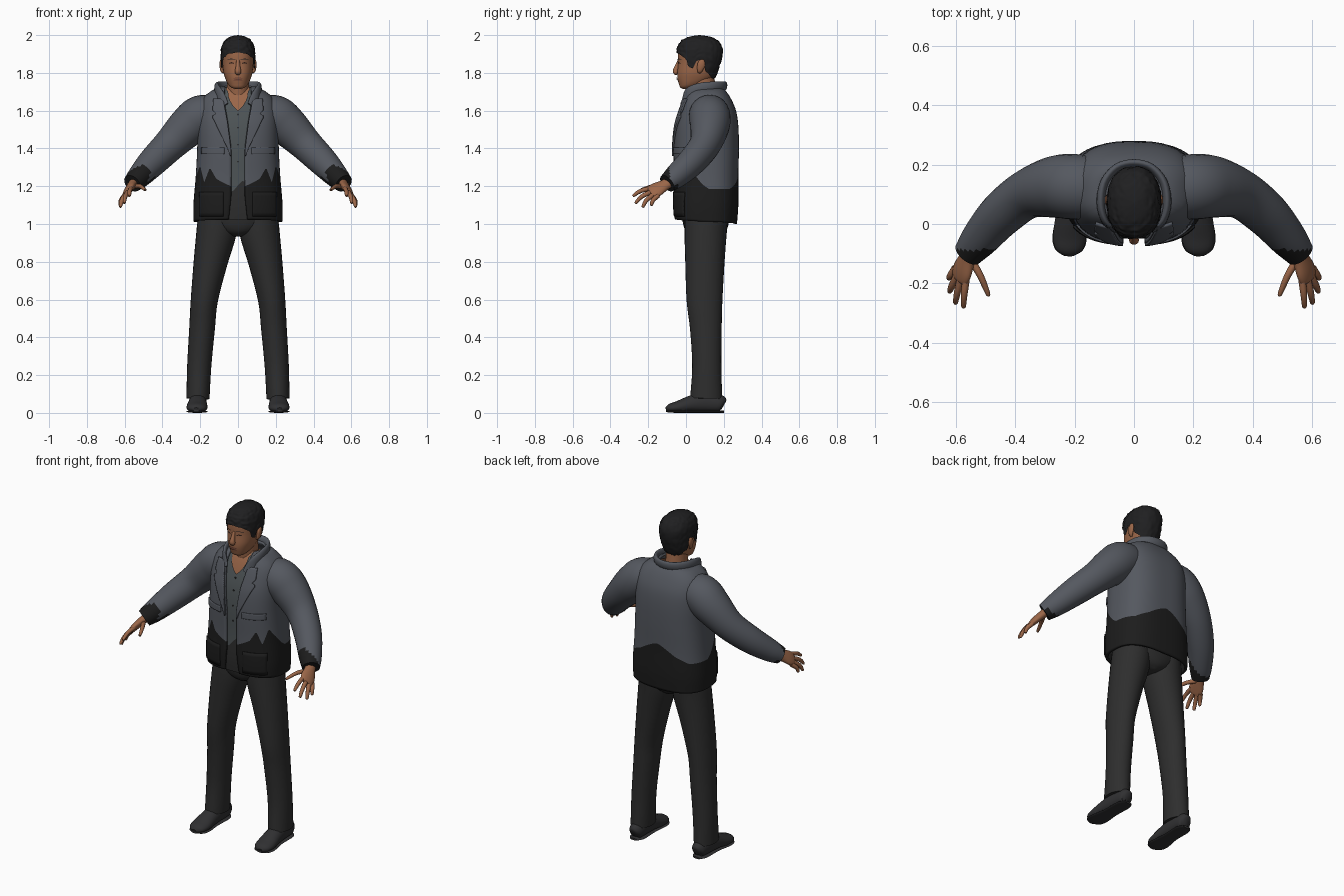
import bpy, bmesh, math
from mathutils import Vector, noise

if "Cube" in bpy.data.objects:
    bpy.data.objects.remove(bpy.data.objects["Cube"])


def material(name, *rgb):
    m = bpy.data.materials.new(name)
    m.use_nodes = True
    m.diffuse_color = (*rgb, 1)
    m.node_tree.nodes["Principled BSDF"].inputs["Base Color"].default_value = (*rgb, 1)
    return m


GREY = material("jacket grey", .09, .098, .116)
BLACK = material("jacket black", .012, .012, .012)
SHIRT = material("shirt grey", .075, .088, .093)
TROUSER = material("trouser charcoal", .027, .027, .027)
SHOE = material("shoe charcoal", .03, .03, .032)
HAIR = material("hair black", .014, .014, .015)
SKIN = material("skin brown", .33, .135, .066)
LIP = material("lip brown", .17, .06, .04)
EYE = material("eye dark", .03, .014, .01)


def curve(table, t):
    """Smooth interpolation of rows (key, values...) at key t."""
    n = len(table)
    t = min(max(t, table[0][0]), table[-1][0])
    i = next(k for k in range(n - 1) if t <= table[k + 1][0])
    a, b = table[i], table[i + 1]
    p, q = table[max(i - 1, 0)], table[min(i + 2, n - 1)]
    h = b[0] - a[0]
    s = (t - a[0]) / h
    out = []
    for k in range(1, len(a)):
        m0 = (b[k] - p[k]) / (b[0] - p[0]) * h
        m1 = (q[k] - a[k]) / (q[0] - a[0]) * h
        out.append((2*s**3 - 3*s*s + 1) * a[k] + (s**3 - 2*s*s + s) * m0
                   + (3*s*s - 2*s**3) * b[k] + (s**3 - s*s) * m1)
    return out


def polyline(table, t):
    """Straight interpolation, for zigzag edges."""
    for (t0, v0), (t1, v1) in zip(table, table[1:]):
        if t <= t1:
            return v0 + (v1 - v0) * max(0, (t - t0) / (t1 - t0))
    return table[-1][1]


def finish(bm, name, mats, thick=0, angle=45):
    me = bpy.data.meshes.new(name)
    bm.to_mesh(me)
    bm.free()
    for m in mats:
        me.materials.append(m)
    me.shade_smooth()
    me.set_sharp_from_angle(angle=math.radians(angle))
    ob = bpy.data.objects.new(name, me)
    bpy.context.collection.objects.link(ob)
    if thick:
        mod = ob.modifiers.new("thickness", "SOLIDIFY")
        mod.thickness, mod.offset = thick, -1
    return ob


def tube(name, pts, mats, side=(1, 0, 0), s=1, n=20, steps=4, floor=None, rule=None):
    """Loft of ellipses along points (x, y, z, radius along side, other radius)."""
    table = [(i, *p) for i, p in enumerate(pts)]
    rows = [curve(table, i / steps) for i in range((len(pts) - 1) * steps + 1)]
    bm = bmesh.new()
    rings = []
    for i, r in enumerate(rows):
        t = (Vector(rows[min(i + 1, len(rows) - 1)][:3]) - Vector(rows[max(i - 1, 0)][:3])).normalized()
        a = Vector(side)
        a = (a - t * a.dot(t)).normalized()
        b = t.cross(a)
        ring = []
        for k in range(n):
            w = math.tau * k / n
            v = Vector(r[:3]) + a * r[3] * math.cos(w) + b * r[4] * math.sin(w)
            if floor is not None:
                v.z = max(v.z, floor)
            ring.append(bm.verts.new((v.x * s, v.y, v.z)))
        rings.append(ring)
    for r0, r1 in zip(rings, rings[1:]):
        for k in range(n):
            bm.faces.new((r0[k], r0[k - 1], r1[k - 1], r1[k]))
    bm.faces.new(rings[0])
    bm.faces.new(rings[-1])
    bmesh.ops.recalc_face_normals(bm, faces=bm.faces)
    if rule:
        for f in bm.faces:
            f.material_index = rule(f)
    return finish(bm, name, mats)


# Body surfaces: height, half width, front y, back y
TORSO = [(1.0, .235, -.058, .27), (1.1, .236, -.066, .277), (1.25, .224, -.064, .277), (1.4, .216, -.066, .28),
         (1.52, .215, -.056, .277), (1.6, .21, -.034, .265), (1.66, .19, -.012, .24), (1.7, .15, .008, .215),
         (1.73, .085, .03, .185)]
HEAD = [(1.714, .012, -.015, .01), (1.722, .036, -.03, .04), (1.74, .053, -.037, .09), (1.77, .067, -.045, .14),
        (1.8, .076, -.046, .158), (1.85, .081, -.042, .175), (1.9, .083, -.042, .185), (1.94, .078, -.036, .182),
        (1.97, .062, -.016, .16), (1.988, .04, .015, .13), (1.996, .02, .045, .1), (2.0, 0, .07, .072)]


def angle_at(body, x, z):
    table, p = body
    return math.asin(min(1, x / curve(table, z)[0]) ** (1 / p))


def surface(body, th, z, off):
    table, p = body
    hw, yf, yb = curve(table, z)
    off *= min(1, hw / .03)
    sn, cs = math.sin(th), math.cos(th)
    x = (hw + off) * math.copysign(abs(sn) ** p, sn)
    y = (yf + yb) / 2 - ((yb - yf) / 2 + off) * math.copysign(abs(cs) ** p, cs)
    return Vector((x, y, z))


def patch(name, body, theta, edges, mats, off=0, cols=24, rows=12, s=1, thick=0, rough=0):
    """Sheet on a body surface; edges are heights by u, one material per band."""
    bm = bmesh.new()
    grid, band = [], []
    for e in range(len(mats)):
        for j in range(0 if e == 0 else 1, rows + 1):
            line = []
            for i in range(cols + 1):
                u = i / cols
                z0, z1 = edges[e](u), edges[e + 1](u)
                z = z0 + (z1 - z0) * j / rows
                v = surface(body, theta(u, z), z, off)
                if rough:
                    v += (v - Vector((0, .07, 1.85))).normalized() * rough * noise.noise(v * 70) * min(1, (2 - z) / .03)
                line.append(bm.verts.new((v.x * s, v.y, v.z)))
            grid.append(line)
            band.append(e)
    for j in range(len(grid) - 1):
        for i in range(cols):
            q = [grid[j][i], grid[j][i + 1], grid[j + 1][i + 1], grid[j + 1][i]]
            bm.faces.new(q if s > 0 else q[::-1]).material_index = band[j + 1]
    bmesh.ops.remove_doubles(bm, verts=bm.verts, dist=.0001)
    return finish(bm, name, mats, thick, 60)


torso, head = (TORSO, .76), (HEAD, .88)
const = lambda v: (lambda u: v)
turn = lambda u: abs(180 - 360 * u)          # 180 at the front seam, 0 at the back
opening = lambda z: polyline([(1, .052), (1.15, .036), (1.4, .036), (1.55, .055), (1.66, .075), (1.73, .07)], z)

# Jacket body, open at the front, with a jagged dark lower band
jag = [(0, 1.28), (25, 1.22), (50, 1.185), (90, 1.185), (105, 1.25), (122, 1.31), (137, 1.22), (148, 1.3),
       (160, 1.24), (180, 1.2)]


def jacket_theta(u, z):
    t = angle_at(torso, opening(z), z)
    return t + (math.tau - 2 * t) * u


patch("jacket_body", torso, jacket_theta,
      [lambda u: 1.0 + .025 * turn(u) / 180, lambda u: polyline(jag, turn(u)), const(1.73)],
      [BLACK, GREY], cols=108, rows=20, thick=.014)

# Shirt with a V neck, and the skin behind it
front = lambda u, z: (u - .5) * math.pi
vneck = [(0, 1.6), (.09, 1.7), (.2, 1.722), (.5, 1.722)]
patch("shirt", torso, front, [const(1.02), lambda u: 1.2 + .03 * math.cos(u * 60), lambda u: polyline(vneck, abs(u - .5))],
      [TROUSER, SHIRT], off=-.017, cols=60)
patch("chest", torso, front, [const(1.54), const(1.725)], [SKIN], off=-.026, cols=40)
tube("neck", [(0, .1, 1.62, .065, .07), (0, .09, 1.7, .06, .068), (0, .08, 1.8, .058, .068)], [SKIN])
for z in (1.33, 1.42, 1.51, 1.58):
    tube("shirt_button", [(0, surface(torso, 0, z, -.017).y + d, z, .005, .005) for d in (.002, -.004)], [TROUSER], n=8)

# Folded collar around the neck
half = [(.066, -.022, 1.63, .018, .006), (.098, .01, 1.69, .028, .011), (.112, .07, 1.715, .031, .014),
        (.1, .14, 1.724, .03, .014), (.058, .19, 1.728, .027, .013)]
tube("collar", half + [(0, .205, 1.728, .026, .013)] + [(-p[0], *p[1:]) for p in half[::-1]], [GREY], side=(.0, .2, 1))

lapel_width = lambda z: polyline([(1.36, .004), (1.57, .075), (1.585, .05), (1.6, .066), (1.66, .05)], z)
for s, label in ((1, "left"), (-1, "right")):
    # Lapel and pockets lie on the jacket surface
    patch(label + "_lapel", torso, lambda u, z: angle_at(torso, opening(z) + u * lapel_width(z), z),
          [const(1.36), const(1.665)], [GREY], off=.009, cols=8, rows=30, s=s, thick=.009)
    for part, x0, x1, z0, z1, m in (("chest_flap", .07, .19, 1.37, 1.405, GREY), ("hip_pocket", .075, .2, 1.04, 1.17, BLACK)):
        patch(f"{label}_{part}", torso, lambda u, z: angle_at(torso, x0 + (x1 - x0) * u, z),
              [const(z0), const(z1)], [m], off=.006, cols=12, rows=6, s=s, thick=.009)

    # Sleeve with a dark ragged cuff
    tube(label + "_sleeve", [(.09, .12, 1.585, .095, .085), (.19, .125, 1.572, .11, .112), (.265, .125, 1.515, .105, .107),
                             (.36, .1, 1.42, .083, .088), (.45, .03, 1.33, .075, .078), (.52, -.05, 1.255, .064, .064),
                             (.56, -.1, 1.215, .05, .05)], [GREY, BLACK], side=(0, 1, 0), s=s, n=24, steps=5,
         rule=lambda f: int(f.calc_center_median().y < -.088 or (f.calc_center_median().y < -.04 and f.normal.z < -.35)))

    # Hand: palm, four fingers, thumb
    tube(label + "_palm", [(.55, -.085, 1.222, .03, .025), (.562, -.115, 1.205, .033, .023), (.578, -.155, 1.183, .044, .02),
                           (.588, -.183, 1.166, .04, .015), (.59, -.19, 1.162, .025, .008)],
         [SKIN], side=(.45, .6, -.5), s=s)
    fingers = {"index": ((.566, -.18, 1.19), (.573, -.24, 1.175), (.575, -.278, 1.15)),
               "middle": ((.584, -.18, 1.172), (.597, -.235, 1.145), (.602, -.265, 1.113)),
               "ring": ((.596, -.17, 1.157), (.615, -.21, 1.125), (.622, -.228, 1.092)),
               "little": ((.602, -.148, 1.15), (.62, -.175, 1.125), (.625, -.183, 1.1)),
               "thumb": ((.55, -.12, 1.2), (.518, -.175, 1.2), (.493, -.235, 1.182))}
    for finger, (a, b, c) in fingers.items():
        tip = Vector(c) + (Vector(c) - Vector(b)) * .1
        tube(f"{label}_{finger}_finger", [(*a, .013, .013), (*b, .0115, .0115), (*c, .008, .008), (*tip, .002, .002)],
             [SKIN], side=(.45, .6, -.5), s=s, n=10, steps=3)

    # Trouser leg and shoe
    tube(label + "_trouser_leg", [(.108, .11, 1.06, .1, .115), (.114, .104, .96, .106, .112), (.145, .1, .8, .09, .104),
                                  (.178, .098, .6, .072, .095), (.19, .105, .45, .068, .084), (.205, .11, .25, .064, .077),
                                  (.212, .107, .075, .061, .085)], [TROUSER], s=s, n=28, steps=5)
    tube(label + "_shoe", [(.21, .2, .04, .02, .025), (.21, .18, .048, .04, .048), (.212, .1, .055, .046, .058),
                           (.214, .03, .046, .05, .047), (.217, -.04, .03, .056, .034), (.22, -.085, .024, .046, .024),
                           (.221, -.106, .018, .018, .01)], [SHOE], s=s, floor=.012)
    tube(label + "_sole", [(.21, .2, .006, .025, .006), (.211, .16, .007, .046, .007), (.213, .05, .007, .046, .007),
                           (.217, -.04, .007, .058, .007), (.22, -.085, .008, .048, .006), (.221, -.106, .01, .02, .005)],
         [SHOE], s=s, floor=0)

    # Eye, brow, ear
    for part, x0, x1, z0, z1, m in (("eye", .02, .046, 1.847, 1.857, EYE), ("brow", .014, .054, 1.869, 1.876, HAIR)):
        patch(f"{label}_{part}", head, lambda u, z: angle_at(head, x0 + (x1 - x0) * u, z),
              [lambda u: z0 + .003 * math.sin(u * 3), lambda u: z1 - .004 * abs(u * 2 - 1)], [m], off=.003, cols=8, rows=2, s=s)
    tube(label + "_ear", [(.077, .07, 1.8, .004, .008), (.084, .073, 1.812, .009, .014), (.088, .08, 1.84, .01, .021),
                          (.088, .083, 1.862, .008, .016), (.084, .083, 1.872, .003, .006)], [SKIN], s=s, n=14)

# Hips under the jacket
tube("trouser_hips", [(0, .105, .935, .03, .075), (0, .105, .965, .13, .108), (0, .105, 1.03, .205, .125),
                      (0, .105, 1.16, .2, .13)], [TROUSER], n=32)

# Head, nose, lips, hair
around = lambda u, z: math.tau * u
patch("head", head, around, [const(1.714), const(1.945)], [SKIN], cols=48, rows=30)
tube("nose", [(0, -.038, 1.868, .009, .006), (0, -.046, 1.84, .011, .011), (0, -.054, 1.812, .016, .016),
              (0, -.052, 1.8, .016, .013), (0, -.044, 1.794, .008, .006)], [SKIN], n=14)
for lip, z0, z1, o in (("upper_lip", 1.769, 1.776, .004), ("lower_lip", 1.759, 1.7675, .005)):
    patch(lip, head, lambda u, z: (u - .5) * .62, [const(z0), lambda u: z1 - .005 * abs(2 * u - 1) ** 2], [LIP],
          off=o, cols=10, rows=3)
hairline = [(0, 1.765), (40, 1.775), (70, 1.81), (82, 1.868), (94, 1.868), (100, 1.825), (113, 1.83), (122, 1.875),
            (150, 1.9), (180, 1.908)]
patch("hair", head, around, [lambda u: polyline(hairline, turn(u)), const(1.96), const(2.0)], [HAIR, HAIR],
      off=.008, cols=72, rows=16, rough=.006)
